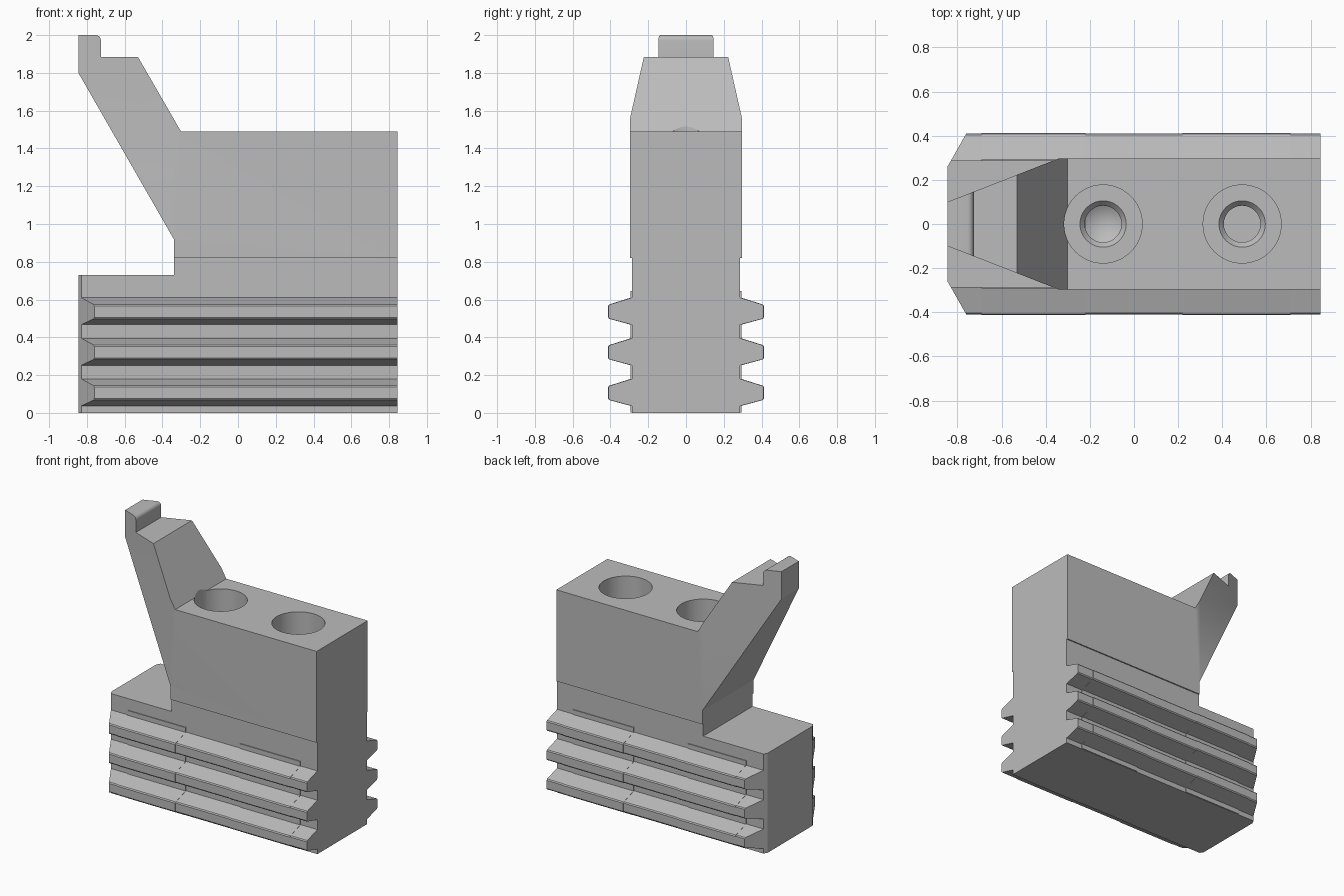
import bpy, bmesh, math
from mathutils import Vector

cube = bpy.data.objects.get("Cube")
if cube:
    bpy.data.objects.remove(cube, do_unlink=True)

grey = bpy.data.materials.new("steel grey")
grey.use_nodes = True
grey.diffuse_color = (0.5, 0.5, 0.5, 1)
grey.node_tree.nodes["Principled BSDF"].inputs["Base Color"].default_value = (0.5, 0.5, 0.5, 1)


def finish(bm, name):
    bmesh.ops.recalc_face_normals(bm, faces=bm.faces[:])
    mesh = bpy.data.meshes.new(name)
    bm.to_mesh(mesh)
    bm.free()
    mesh.materials.append(grey)
    ob = bpy.data.objects.new(name, mesh)
    bpy.context.collection.objects.link(ob)
    return ob


def prism(outline, depth):
    """Extrude a closed outline of 3D points along a vector."""
    bm = bmesh.new()
    face = bm.faces.new([bm.verts.new(p) for p in outline])
    ext = bmesh.ops.extrude_face_region(bm, geom=[face])
    verts = [v for v in ext["geom"] if isinstance(v, bmesh.types.BMVert)]
    bmesh.ops.translate(bm, verts=verts, vec=depth)
    return bm


def slice_corners(bm, a, b):
    """Cut away what lies outside the upright plane through a and b, on both sides."""
    for side in (1, -1):
        normal = Vector((b[1] - a[1], (a[0] - b[0]) * side, 0))
        cut = bmesh.ops.bisect_plane(bm, geom=bm.verts[:] + bm.edges[:] + bm.faces[:], dist=1e-5,
                                     plane_co=(a[0], a[1] * side, 0), plane_no=normal,
                                     clear_outer=True)
        edges = [e for e in cut["geom_cut"] if isinstance(e, bmesh.types.BMEdge)]
        if edges:
            bmesh.ops.contextual_create(bm, geom=edges)


def ribbed_section(x, root, tip, bottom, top):
    """Cross-section with three tapered ribs on each side."""
    half = [(root, bottom)]
    for i in range(3):
        z = 0.215 * i
        half += [(root, z + 0.037), (tip - 0.006, z + 0.068), (tip, z + 0.076),
                 (tip, z + 0.136), (tip - 0.006, z + 0.144), (root, z + 0.18)]
    half.append((root, top))
    return [(x, y, z) for y, z in half] + [(x, -y, z) for y, z in reversed(half)]


# Ribbed base with chamfered left-hand end corners
bm = prism(ribbed_section(-0.845, 0.287, 0.409, 0, 0.73), (1.69, 0, 0))
slice_corners(bm, (-0.76, 0.41), (-0.845, 0.26))
base = finish(bm, "ribbed_base")

# Slightly raised contact lengths of the ribs
for n, (x0, x1) in enumerate(((-0.69, -0.22), (0.22, 0.71))):
    finish(prism(ribbed_section(x0, 0.293, 0.413, 0.002, 0.645), (x1 - x0, 0, 0)),
           f"rib_contact_pad_{n + 1}")

# Narrow neck between base and upper block
neck = finish(prism([(-0.34, -0.287, 0.70), (0.845, -0.287, 0.70),
                     (0.845, -0.287, 0.83), (-0.34, -0.287, 0.83)], (0, 0.574, 0)), "neck")

# Upper block with the leaning arm and its rounded tip
nose = [(-0.754 + 0.028 * math.sin(t), 1.972 + 0.028 * math.cos(t))
        for t in [math.pi / 2 * i / 6 for i in range(7)]]
side = [(-0.34, 0.82), (0.845, 0.82), (0.845, 1.49), (-0.302, 1.49), (-0.53, 1.885),
        (-0.726, 1.885)] + nose[::-1] + [(-0.845, 2.0), (-0.845, 1.80), (-0.34, 0.92)]
bm = prism([(x, -0.296, z) for x, z in side], (0, 0.592, 0))
slice_corners(bm, (-0.343, 0.296), (-0.845, 0.10))
block = finish(bm, "upper_block_and_arm")

# Two counterbored blind holes with conical bottoms
bore = [(0, 1.75), (0.177, 1.75), (0.177, 0.95), (0.105, 0.95),
        (0.083, 0.925), (0.083, 0.38), (0, 0.33)]
for x in (-0.14, 0.49):
    bm = bmesh.new()
    verts = [bm.verts.new((r, 0, z)) for r, z in bore]
    edges = [bm.edges.new(pair) for pair in zip(verts, verts[1:])]
    bmesh.ops.spin(bm, geom=verts + edges, cent=(0, 0, 0), axis=(0, 0, 1),
                   angle=2 * math.pi, steps=48)
    bmesh.ops.remove_doubles(bm, verts=bm.verts[:], dist=1e-4)
    bmesh.ops.translate(bm, verts=bm.verts[:], vec=(x, 0, 0))
    cutter = finish(bm, "hole_cutter")
    cutter.hide_render = True
    for ob in (base, neck, block):
        mod = ob.modifiers.new("hole", "BOOLEAN")
        mod.operation = "DIFFERENCE"
        mod.solver = "EXACT"
        mod.object = cutter
        bpy.context.view_layer.objects.active = ob
        bpy.ops.object.modifier_apply(modifier=mod.name)
    bpy.data.objects.remove(cutter, do_unlink=True)

# Smooth the bores and the rounded tip, keep machined edges sharp
bpy.ops.object.select_all(action="DESELECT")
for ob in (base, neck, block):
    ob.select_set(True)
bpy.context.view_layer.objects.active = block
bpy.ops.object.shade_smooth_by_angle(angle=math.radians(25))
